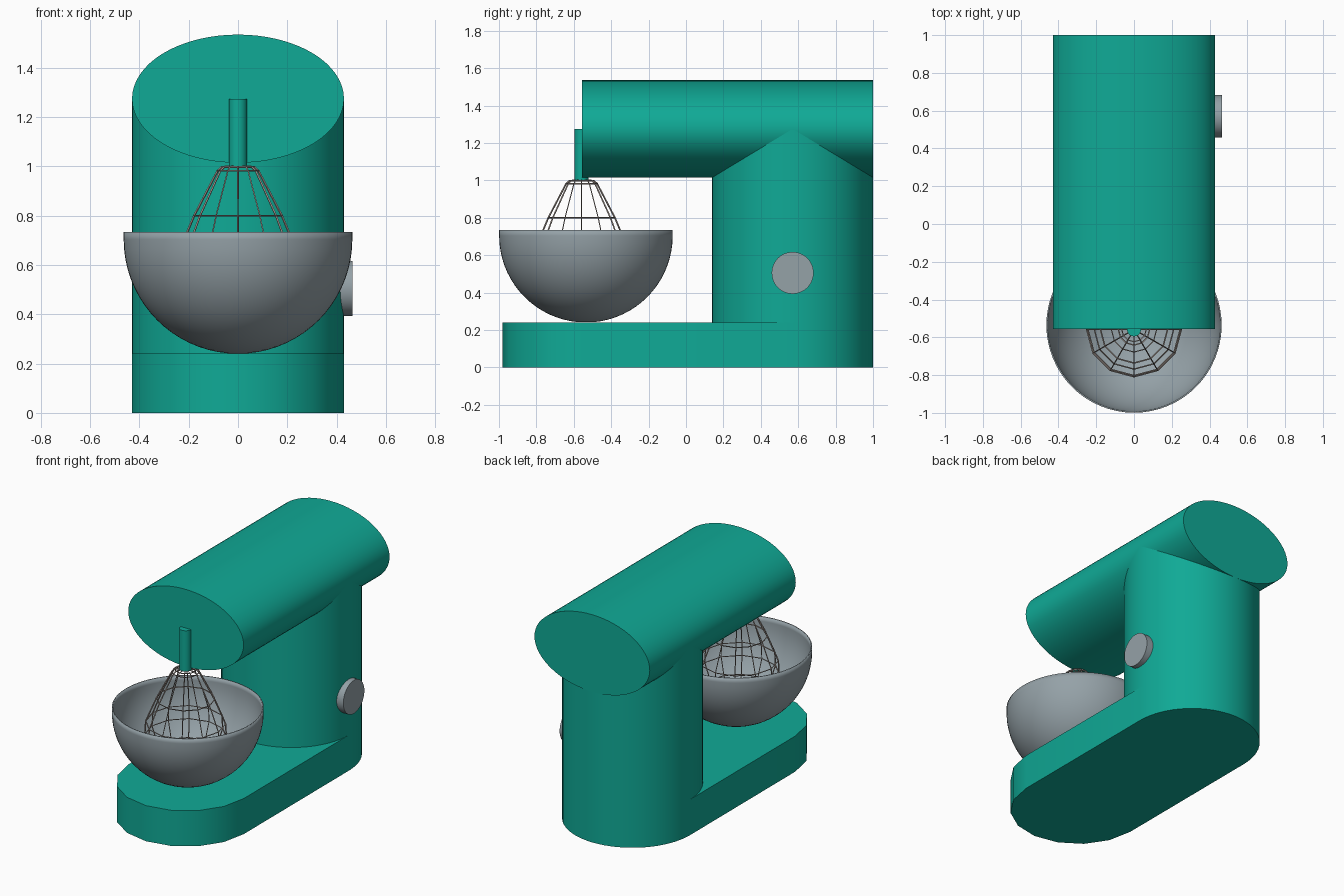
import bpy, bmesh, math
from mathutils import Matrix

if "Cube" in bpy.data.objects:
    bpy.data.objects.remove(bpy.data.objects["Cube"])


def material(name, rgb):
    m = bpy.data.materials.new(name)
    m.diffuse_color = (*rgb, 1)
    m.use_nodes = True
    m.node_tree.nodes["Principled BSDF"].inputs["Base Color"].default_value = m.diffuse_color
    return m


TEAL = material("teal enamel", (0.005, 0.40, 0.305))
STEEL = material("brushed steel", (0.30, 0.36, 0.39))
WIRE = material("wire metal", (0.36, 0.31, 0.28))


def finish(name, bm, mat, smooth=True):
    bmesh.ops.recalc_face_normals(bm, faces=bm.faces)
    me = bpy.data.meshes.new(name)
    bm.to_mesh(me)
    bm.free()
    ob = bpy.data.objects.new(name, me)
    bpy.context.collection.objects.link(ob)
    me.materials.append(mat)
    if smooth:
        bpy.ops.object.select_all(action='DESELECT')
        ob.select_set(True)
        bpy.context.view_layer.objects.active = ob
        bpy.ops.object.shade_smooth_by_angle(angle=math.radians(35))
    return ob


def cylinder(name, mat, center, r, depth, axis='Z', squash=1.0, segs=64):
    """Cylinder along an axis; squash flattens it in z for the head."""
    rot = {'Z': Matrix(), 'X': Matrix.Rotation(math.pi / 2, 4, 'Y'),
           'Y': Matrix.Rotation(math.pi / 2, 4, 'X')}[axis]
    m = Matrix.Translation(center) @ Matrix.Diagonal((1, 1, squash, 1)) @ rot
    bm = bmesh.new()
    bmesh.ops.create_cone(bm, cap_ends=True, segments=segs, radius1=r,
                          radius2=r, depth=depth, matrix=m)
    return finish(name, bm, mat)


def lathe(bm, profile, y, segs):
    """Revolve (radius, z) points around the vertical axis at y."""
    rings = [[bm.verts.new((r * math.cos(2 * math.pi * i / segs),
                            y + r * math.sin(2 * math.pi * i / segs), z))
              for i in range(segs)] for r, z in profile]
    for a, b in zip(rings, rings[1:]):
        for i in range(segs):
            j = (i + 1) % segs
            bm.faces.new((a[i], a[j], b[j], b[i]))
    return rings


# Base: rounded plate, coarser curve at the front than under the column
bm = bmesh.new()
R = 0.43
outline = []
for cy, start, n in ((0.57, 0, 32), (-0.55, math.pi, 8)):
    for i in range(n + 1):
        a = start + math.pi * i / n
        outline.append(bm.verts.new((R * math.cos(a), cy + R * math.sin(a), 0)))
bottom = bm.faces.new(outline)
top = bmesh.ops.extrude_face_region(bm, geom=[bottom])
bmesh.ops.translate(bm, vec=(0, 0, 0.24),
                    verts=[v for v in top['geom'] if isinstance(v, bmesh.types.BMVert)])
finish("base", bm, TEAL)

# Column, motor head and drive shaft
cylinder("column", TEAL, (0, 0.57, 0.735), R, 1.07)
cylinder("motor_head", TEAL, (0, 0.2225, 1.275), R, 1.555, 'Y', squash=0.605)
cylinder("drive_shaft", TEAL, (0, -0.558, 1.137), 0.037, 0.275, segs=24)

# Speed knob on the right side of the column
cylinder("speed_knob", STEEL, (0.432, 0.57, 0.505), 0.112, 0.066, 'X', segs=48)

# Mixing bowl: thin hemisphere with a short straight rim
bm = bmesh.new()
rb, zc = 0.464, 0.704
profile = [(rb, 0.735)]
profile += [(rb * math.cos(a), zc - rb * math.sin(a))
            for a in (math.radians(90 * i / 18) for i in range(18))]
rings = lathe(bm, profile, -0.535, 64)
bm.faces.new(rings[-1])
bowl = finish("mixing_bowl", bm, STEEL)
mod = bowl.modifiers.new("wall", 'SOLIDIFY')
mod.thickness = 0.008
mod.offset = -1

# Whisk: twelve-wire balloon cage
bm = bmesh.new()
lathe(bm, [(0.03, 1.0), (0.065, 0.998), (0.083, 0.982), (0.178, 0.80),
           (0.245, 0.64), (0.25, 0.55), (0.21, 0.44), (0.12, 0.37),
           (0.03, 0.35)], -0.558, 12)
whisk = finish("whisk", bm, WIRE, smooth=False)
mod = whisk.modifiers.new("wires", 'WIREFRAME')
mod.thickness = 0.009
mod.use_even_offset = False
